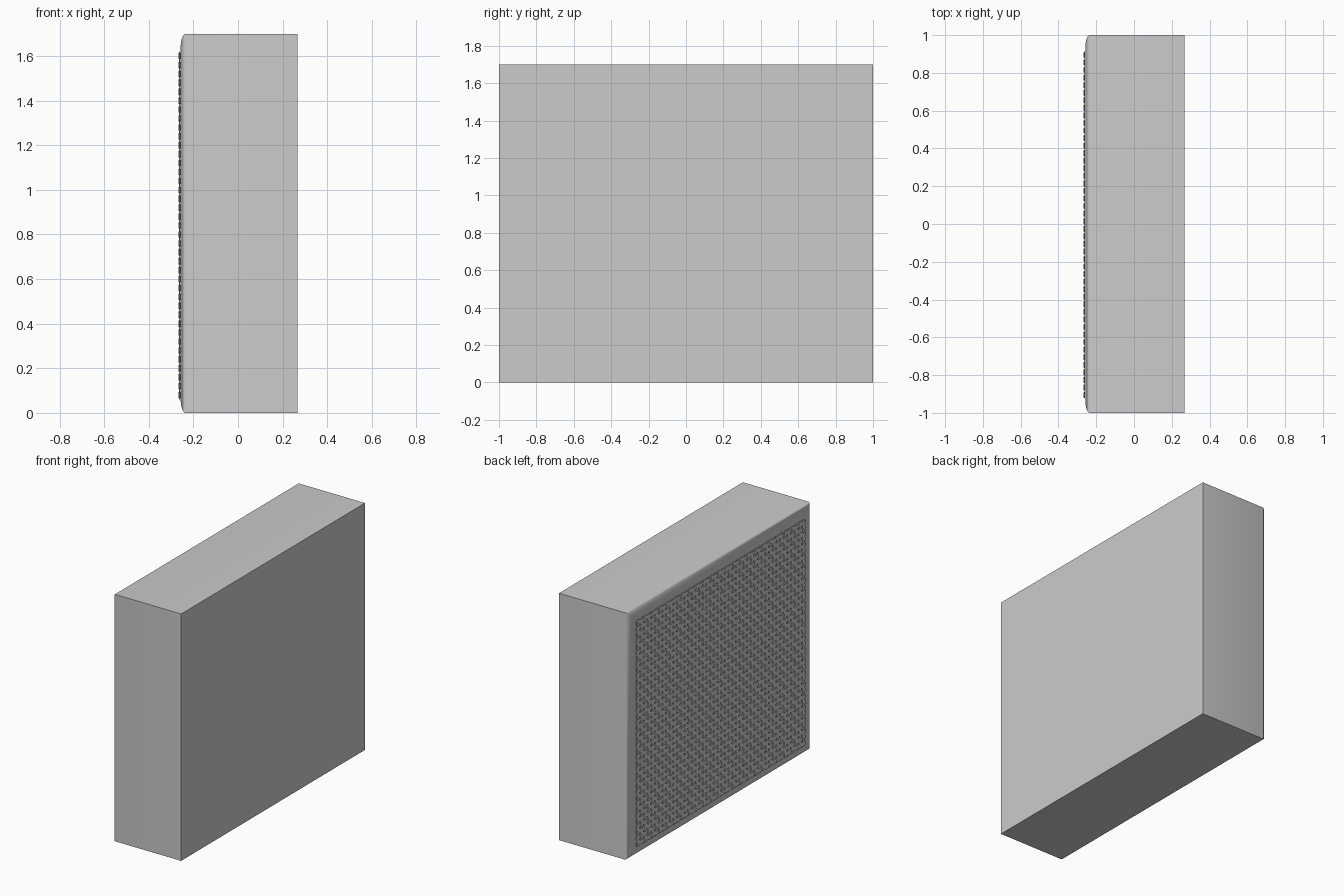
import bpy, bmesh, math

if "Cube" in bpy.data.objects:
    bpy.data.objects.remove(bpy.data.objects["Cube"])

W, H = 1.0, 1.70            # half width in y, height in z
BACK, SHOULDER, FACE = 0.267, -0.235, -0.258


def finish(name, bm, smooth=False):
    bmesh.ops.recalc_face_normals(bm, faces=bm.faces)
    me = bpy.data.meshes.new(name)
    bm.to_mesh(me)
    bm.free()
    ob = bpy.data.objects.new(name, me)
    bpy.context.collection.objects.link(ob)
    if smooth:
        bpy.context.view_layer.objects.active = ob
        ob.select_set(True)
        bpy.ops.object.shade_smooth_by_angle(angle=math.radians(35))
        ob.select_set(False)
    return ob


def skin(bm, rings):
    """Closed loft through four-point rings, capped at both ends."""
    rings = [[bm.verts.new(p) for p in r] for r in rings]
    for a, b in zip(rings, rings[1:]):
        for i in range(4):
            j = (i + 1) % 4
            bm.faces.new((a[i], a[j], b[j], b[i]))
    bm.faces.new(rings[0])
    bm.faces.new(rings[-1])


# cabinet: box whose grille side has softly rounded edges
def rect(x, d):
    return [(x, -W + d, d), (x, W - d, d), (x, W - d, H - d), (x, -W + d, H - d)]


bm = bmesh.new()
rings = [rect(BACK, 0)]
for k in range(9):
    a = k / 8 * math.pi / 2
    rings.append(rect(SHOULDER + (FACE - SHOULDER) * math.sin(a), 0.07 * (1 - math.cos(a))))
skin(bm, rings)
finish("cabinet", bm, True)

# woven grille: over-and-under ribbons in two directions
NY, NZ = 46, 39
Y0, Z0, PITCH = -0.925, 0.06, 0.04
MID, AMP, THICK, HALF = -0.2625, 0.0032, 0.0012, 0.014


def ribbon(bm, row, count, upright):
    centre = (row + 0.5) * PITCH
    rings = []
    for s in range(count * 2 + 1):
        t = s * PITCH / 2
        x = MID + AMP * math.sin(math.pi * s / 2) * (-1) ** row * (1 if upright else -1)
        ring = []
        for dx, dw in ((-THICK, -HALF), (-THICK, HALF), (THICK, HALF), (THICK, -HALF)):
            u, v = (centre + dw, t) if upright else (t, centre + dw)
            ring.append((x + dx, Y0 + u, Z0 + v))
        rings.append(ring)
    skin(bm, rings)


for name, rows, count, upright in (("grille_vertical_weave", NY, NZ, True),
                                   ("grille_horizontal_weave", NZ, NY, False)):
    bm = bmesh.new()
    for r in range(rows):
        ribbon(bm, r, count, upright)
    finish(name, bm)
